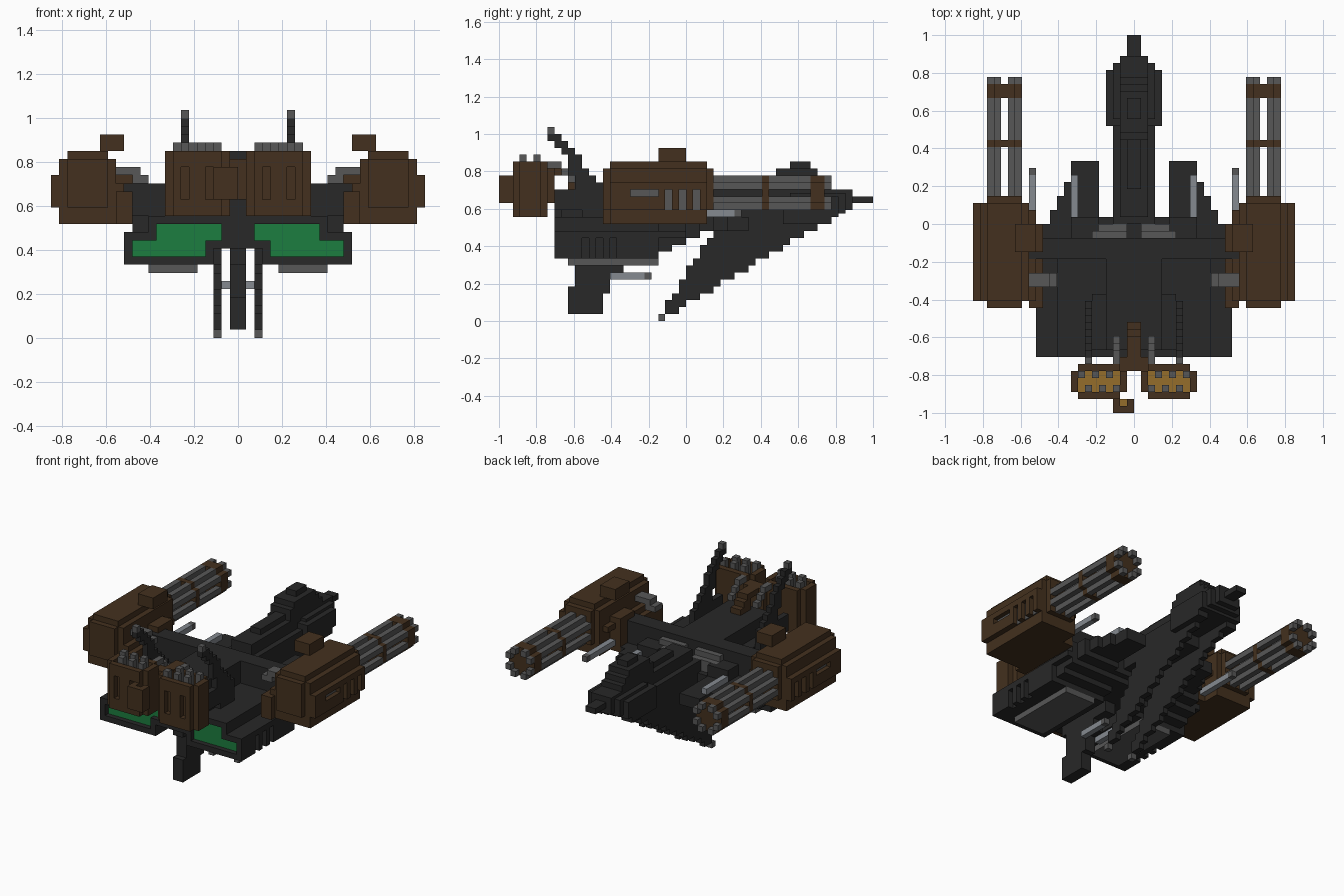
import bpy, bmesh

if "Cube" in bpy.data.objects:
    bpy.data.objects.remove(bpy.data.objects["Cube"], do_unlink=True)

U = 2 / 54  # one block


def material(name, rgb):
    m = bpy.data.materials.new(name)
    m.use_nodes = True
    m.diffuse_color = (*rgb, 1)
    m.node_tree.nodes["Principled BSDF"].inputs["Base Color"].default_value = (*rgb, 1)
    return m


DARK = material("dark hull", (0.021, 0.021, 0.021))
BROWN = material("brown armour", (0.057, 0.030, 0.013))
GREY = material("steel grey", (0.095, 0.095, 0.095))
LIGHT = material("light steel", (0.235, 0.255, 0.280))
GREEN = material("green glow", (0.012, 0.205, 0.050))
GOLD = material("gold core", (0.300, 0.155, 0.024))


def part(name, mat, boxes, mirror=True):
    """Join boxes (x0, x1, y0, y1, z0, z1 in blocks) into one object, mirrored across x."""
    bm = bmesh.new()
    for x0, x1, y0, y1, z0, z1 in boxes:
        r = bmesh.ops.create_cube(bm, size=1)
        for v in r["verts"]:
            v.co.x = (x1 if v.co.x > 0 else x0) * U
            v.co.y = (y1 if v.co.y > 0 else y0) * U
            v.co.z = (z1 if v.co.z > 0 else z0) * U
    me = bpy.data.meshes.new(name)
    bm.to_mesh(me)
    bm.free()
    me.materials.append(mat)
    ob = bpy.data.objects.new(name, me)
    bpy.context.collection.objects.link(ob)
    if mirror:
        mod = ob.modifiers.new("Mirror", "MIRROR")
        mod.use_mirror_merge = False
    return ob


# Main hull: wide lower slab with a central channel below, narrower upper slab
hull = [(3, 13, -18, -4, 9, 11), (0, 13, -18, -4, 11, 13), (0, 11, -18, -3, 13, 15),
        (3, 13, -4, -2, 10, 11), (0, 13, -4, 0, 11, 15), (0, 12, 0, 1, 12, 15),
        (13, 14, -18, 0, 12, 13)]
# Side skin with three vent notches
hull += [(13, 14, y0, y1, 9, 12) for y0, y1 in [(-18, -15), (-14, -13), (-12, -11), (-10, -4)]]
part("hull", DARK, hull)

# Rear frame around the recessed glowing windows
part("rear_frame", DARK, [(3, 14, -19, -18, 9, 10), (3, 4, -19, -18, 10, 11),
                          (0, 4, -19, -18, 11, 12), (13, 14, -19, -18, 10, 13),
                          (0, 2, -19, -18, 12, 15), (10, 13, -19, -18, 12, 13),
                          (10, 11, -19, -18, 13, 15), (2, 10, -19, -18, 14, 15),
                          (0, 1, -19, -18, 15, 17)])
part("rear_windows", GREEN, [(4, 13, -18.1, -17.9, 10, 12), (2, 10, -18.1, -17.9, 12, 14)])

# Twin prongs, tapering in steps
part("hull_prongs", DARK, [(5, 12, 0, 2, 12, 15), (5, 11, 2, 4, 13, 15), (5, 10, 4, 6, 13, 15),
                           (5, 9, 6, 9, 13, 15), (5, 9, -3, 1, 15, 17)])
part("prong_pipes", LIGHT, [(8, 9, 1, 7, 15, 16)])
part("deck_steps", GREY, [(1, 6, -2, -1, 15, 18), (1, 6, -1, 0, 15, 17)])
part("belly_plates", GREY, [(5, 11, -17, -4, 8, 9)])

# Cross-shaped deck carrying the guns
part("cross_deck", DARK, [(0, 15, -5, -2, 16, 19), (0, 13, -5, -2, 15, 16),
                          (0, 4, -18, -5, 15, 19), (4, 6, -18, -10, 15, 16)])

# Spine rising to the long nose at the back
part("spine", DARK, [(0, 3, 0, 14, 13, 17), (0, 2, 1, 21, 17, 19),
                     (0, 4, 14, 22, 15, 18), (0, 3, 15, 23, 15.5, 18.5),
                     (0, 2, 21, 24, 16, 19)])
part("spine_crest", DARK, [(0, 1, 5, 21, 19, 20), (0, 2, 12, 21, 19, 20), (0, 2, 12, 20, 20, 21),
                           (0, 2, 13, 19, 21, 22), (0, 1, 15, 18, 22, 23)])
part("nose_tip", DARK, [(0, 1, 24, 27, 17, 18)])

# Slanted blades under the spine, one layer per block of height
part("lower_blades", DARK, [(2, 3, round(-4 + 0.64 * z), round(-3 + 1.68 * z), z, z + 1)
                            for z in range(1, 15)] + [(2, 4, 14, 21, 14, 16)])
part("blade_tips", GREY, [(2, 3, -4, -3, 0, 1)])

# Central keel fin and small barrels beside it
part("keel_fin", DARK, [(0, 1, -17, -12, 1, 4), (0, 1, -17, -11, 4, 5),
                        (0, 1, -16, -11, 5, 7), (0, 1, -16, -9, 7, 9), (0, 1, -17, -6, 9, 11)])
part("keel_barrels", LIGHT, [(1, 2, -11, -6, 6, 7)])
part("keel_barrel_tips", GREY, [(1, 2, -6, -5, 6, 7)])

# Swept horns
horn = [(6, 7, -19, -11, 16, 19), (6, 7, -15, -11, 15, 16), (6, 7, -16, -12, 19, 20),
        (6, 7, -16, -13, 20, 21), (6, 7, -17, -14, 21, 22), (6, 7, -17, -15, 22, 23)]
horn += [(6, 7, -z + 6, -z + 8, z, z + 1) for z in range(23, 26)]
horn += [(6, 7, -20, -18, 26, 27)]
part("horns", DARK, horn)
part("horn_tips", GREY, [(6, 7, -20, -19, 27, 28)])

# Brown stair neck holding the rear canisters
part("canister_neck", BROWN, [(0, 1, -17, -14, 19, 20), (0, 1, -17, -15, 20, 21),
                              (0, 1, -19, -16, 21, 22), (0, 2, -20, -19, 17, 22),
                              (0, 8, -21, -20, 17, 22)])
part("canister_pipes", GREY, [(2, 3, -20, -18, 22, 23), (2, 3, -18, -17, 21, 22),
                              (2, 3, -17, -16, 20, 21)])

# Rear canisters: hollow-topped with slotted outer faces
can = [(2, 8, -24, -20, 15, 21), (1, 2, -24, -21, 15, 23), (8, 9, -24, -21, 15, 23),
       (2, 8, -21, -20, 21, 23), (2, 8, -25, -24, 15, 17), (2, 8, -25, -24, 21, 23)]
can += [(a, b, -25, -24, 17, 21) for a, b in [(2, 3), (4, 6), (7, 8)]]
part("rear_canisters", BROWN, can)
part("canister_cores", GOLD, [(2, 8, -24, -21, 21, 21.2)])
part("canister_rods", GREY, [(x, x + 1, -22, -21, 21, 24) for x in (3, 5, 7)]
     + [(x, x + 1, -24, -23, 21, 24) for x in (2, 4, 6)])
part("control_box", BROWN, [(-3, 0, -27, -26, 17, 21), (-3, -2, -26, -25, 17, 21),
                            (-1, 0, -26, -25, 17, 21), (-2, -1, -26, -25, 17, 20)], False)
part("control_box_core", GOLD, [(-2, -1, -26, -25, 20, 20.2)], False)

# Side gun housings, stepped section
pod = [(16, 21, -11, 3, 22, 23), (15, 22, -11, 3, 14, 22), (16, 21, -12, 4, 16, 22),
       (13, 15, -12, 0, 14, 18), (14, 15, -11, 2, 18, 19)]
# Outer skin with one long and three upright slots
pod += [(22, 23, -11, -8, 16, 20), (22, 23, -8, -4, 16, 18), (22, 23, -8, -4, 19, 20),
        (22, 23, -4, 3, 19, 20)]
pod += [(22, 23, a, b, 16, 19) for a, b in [(-4, -3), (-2, -1), (0, 1), (2, 3)]]
part("gun_housings", BROWN, pod)
part("gun_housing_vents", GREY, [(22, 22.2, -8, -4, 18, 19)]
     + [(22, 22.2, y, y + 1, 16, 19) for y in (-3, -1, 1)])
part("gun_top_knobs", BROWN, [(14, 17, -4, 0, 23, 25), (13, 15, -4, 0, 18, 20)])
part("gun_arms", GREY, [(12, 15, -9, -7, 20, 21), (11, 13, -9, -7, 19, 20)])

# Rotary barrels: eight rods in a ring, held by two collars
ring = [(i, j) for i in (-2, -1, 1, 2) for j in (-2, -1, 1, 2) if abs(i) != abs(j)]
part("gun_barrels", GREY, [(18 + i, 19 + i, a, b, 18 + j, 19 + j) for i, j in ring
                           for a, b in ((4, 11), (12, 18), (20, 21))])
part("barrel_collars", BROWN, [b for y0, y1 in ((11, 12), (18, 20))
                               for b in ((16, 21, y0, y1, 17, 20), (17, 20, y0, y1, 16, 21))])

# Small secondary guns beside the housings
part("small_guns", LIGHT, [(14, 15, 0, 7, 15, 16)])
part("small_gun_tips", GREY, [(14, 15, 7, 8, 15, 16)])
